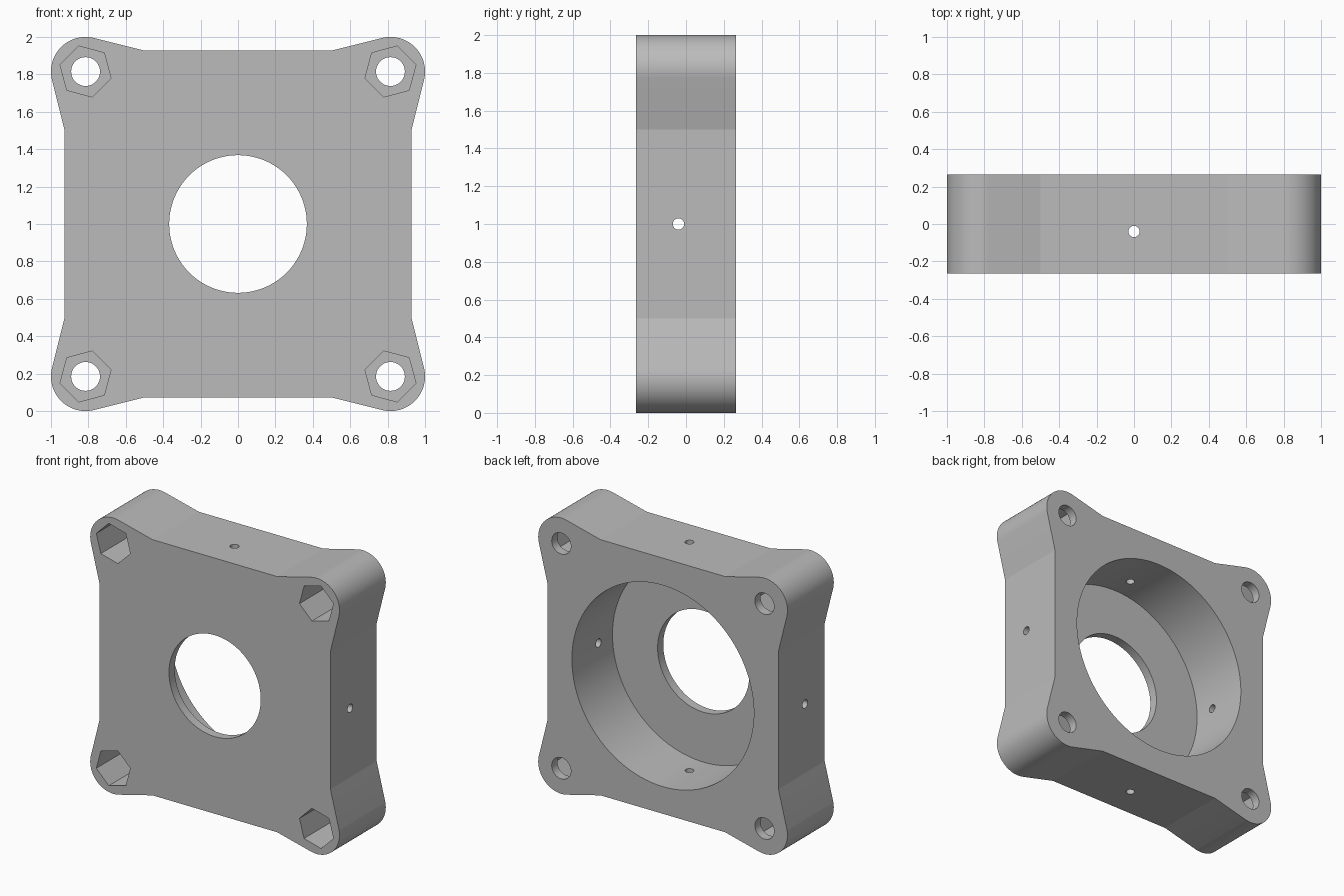
import bpy
from math import cos, sin, pi, radians
from mathutils import Matrix, Vector

old = bpy.data.objects.get("Cube")
if old:
    bpy.data.objects.remove(old, do_unlink=True)

HALF = 0.265      # half the plate depth
CORNER = 0.815    # corner boss centre
BOSS_R = 0.185
WALL = 0.065      # thickness left behind bore and nut pockets
MID_Z = 1.0

grey = bpy.data.materials.new("light grey")
grey.use_nodes = True
colour = (0.5, 0.5, 0.5, 1)
grey.diffuse_color = colour
grey.node_tree.nodes["Principled BSDF"].inputs["Base Color"].default_value = colour


def prism(name, outline, y0, y1):
    """Extrude an (x, z) outline from y0 to y1."""
    n = len(outline)
    verts = [(x, y, z + MID_Z) for y in (y0, y1) for x, z in outline]
    faces = [list(range(n)), list(range(2 * n - 1, n - 1, -1))]
    faces += [(i, i + n, (i + 1) % n + n, (i + 1) % n) for i in range(n)]
    mesh = bpy.data.meshes.new(name)
    mesh.from_pydata(verts, [], faces)
    mesh.materials.append(grey)
    obj = bpy.data.objects.new(name, mesh)
    bpy.context.collection.objects.link(obj)
    return obj


def ring(radius, sides, cx=0, cz=0, start=0):
    return [(cx + radius * cos(start + 2 * pi * i / sides),
             cz + radius * sin(start + 2 * pi * i / sides)) for i in range(sides)]


# Plate outline: one rounded corner with its flares, turned four times
arc = [(CORNER + BOSS_R * cos(radians(a)), CORNER + BOSS_R * sin(radians(a)))
       for a in [-13 + 116 * i / 28 for i in range(29)]]
quarter = [(0.927, 0.5)] + arc + [(0.5, 0.927)]
outline = []
for k in range(4):
    turn = Matrix.Rotation(k * pi / 2, 2)
    outline += [tuple(turn @ Vector(p)) for p in quarter]
plate = prism("mounting_plate", outline, -HALF, HALF)

# Centre opening and wide bore from the back
cutters = [prism("centre_opening", ring(0.368, 96), -0.5, 0.5),
           prism("back_bore", ring(0.73, 128), -HALF + WALL, 0.5)]

# Corner bolt holes with hexagonal nut pockets from the front
for sx in (-1, 1):
    for sz in (-1, 1):
        x, z = sx * CORNER, sz * CORNER
        cutters.append(prism("bolt_hole", ring(0.077, 40, x, z), -0.5, 0.5))
        cutters.append(prism("nut_pocket", ring(0.141, 6, x, z, -sx * sz * pi / 4),
                             -0.5, HALF - WALL))

# Pin holes through the side walls
for name, axis in (("side_pin_hole", "Y"), ("upright_pin_hole", "X")):
    bpy.ops.mesh.primitive_cylinder_add(vertices=32, radius=0.03, depth=2.4)
    pin = bpy.context.object
    pin.name = name
    pin.data.materials.append(grey)
    if axis == "Y":
        pin.data.transform(Matrix.Rotation(pi / 2, 4, "Y"))
    pin.data.transform(Matrix.Translation((0, -0.04, MID_Z)))
    pin.matrix_world = Matrix.Identity(4)
    cutters.append(pin)

# Cut everything out of the plate
bpy.ops.object.select_all(action="DESELECT")
bpy.context.view_layer.objects.active = plate
plate.select_set(True)
for cutter in cutters:
    cutter.hide_render = True
    mod = plate.modifiers.new(cutter.name, "BOOLEAN")
    mod.operation = "DIFFERENCE"
    mod.solver = "EXACT"
    mod.object = cutter
    bpy.ops.object.modifier_apply(modifier=mod.name)
for cutter in cutters:
    bpy.data.objects.remove(cutter, do_unlink=True)

bpy.ops.object.shade_smooth_by_angle(angle=radians(10))
